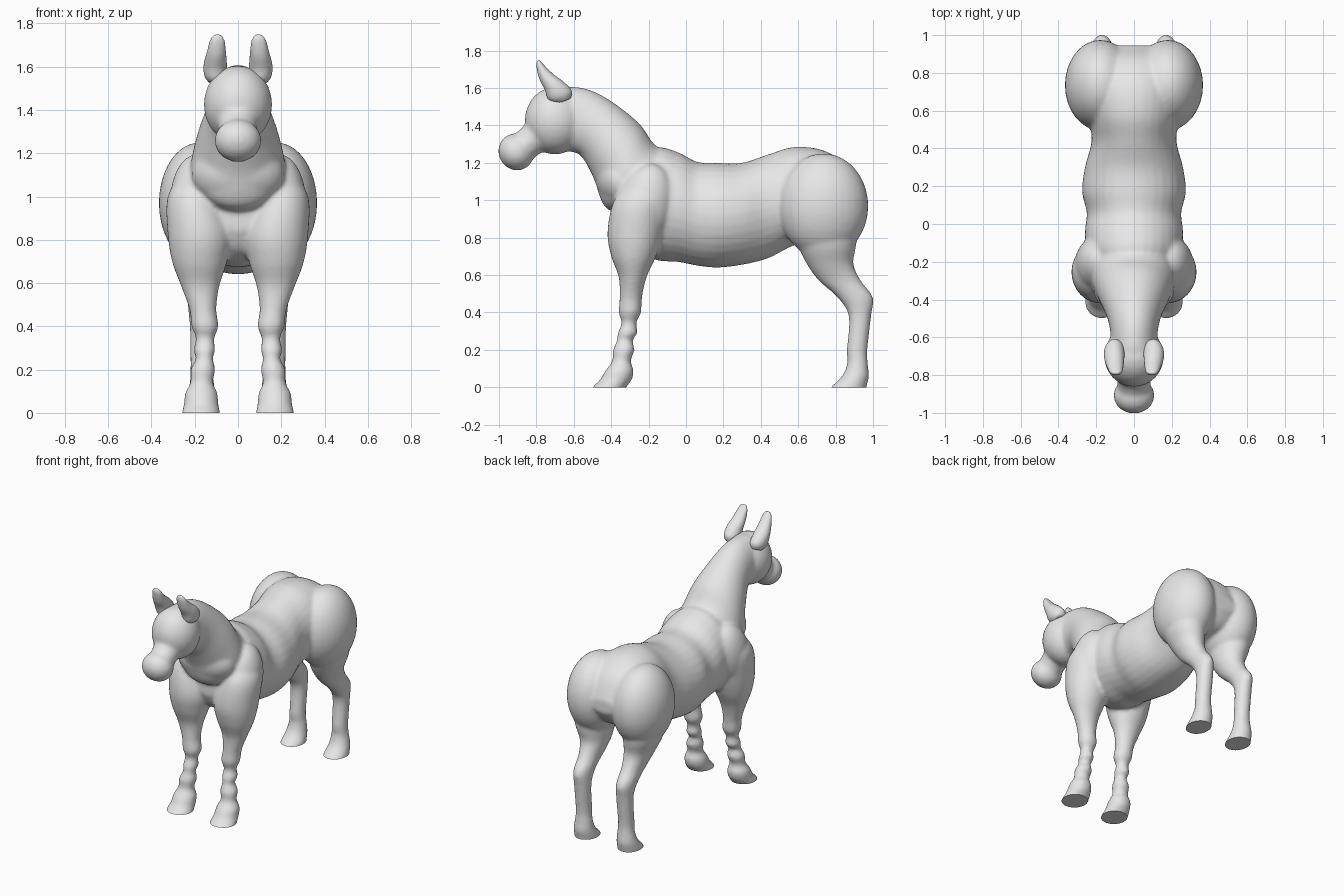
import bpy
import bmesh
from math import sin, cos, pi
from mathutils import Vector, Matrix

if "Cube" in bpy.data.objects:
    bpy.data.objects.remove(bpy.data.objects["Cube"], do_unlink=True)

SEGMENTS = 32
STEPS = 5

grey = bpy.data.materials.new("plain grey")
grey.use_nodes = True
grey.diffuse_color = (0.8, 0.8, 0.8, 1)
grey.node_tree.nodes["Principled BSDF"].inputs["Base Color"].default_value = (0.8, 0.8, 0.8, 1)


def spline(a, b, c, d, t):
    """Catmull-Rom blend of four section tuples."""
    return [q + 0.5 * t * (r - p + t * (2 * p - 5 * q + 4 * r - s + t * (3 * (q - r) + s - p)))
            for p, q, r, s in zip(a, b, c, d)]


def loft(bm, sections, side=1):
    """Closed tube; a section is y, z of two opposite rim points, centre x, half width."""
    padded = [sections[0]] + list(sections) + [sections[-1]]
    smooth = []
    for i in range(len(sections) - 1):
        smooth += [spline(*padded[i:i + 4], k / STEPS) for k in range(STEPS)]
    smooth.append(sections[-1])
    rings = []
    for ya, za, yb, zb, x, width in smooth:
        centre = Vector((side * x, (ya + yb) / 2, (za + zb) / 2))
        depth = Vector((0, (ya - yb) / 2, (za - zb) / 2))
        across = Vector((width, 0, 0))
        rings.append([bm.verts.new(centre + across * cos(a) + depth * sin(a))
                      for a in (2 * pi * k / SEGMENTS for k in range(SEGMENTS))])
    faces = [bm.faces.new(rings[0][::-1]), bm.faces.new(rings[-1])]
    for low, high in zip(rings, rings[1:]):
        for k in range(SEGMENTS):
            n = (k + 1) % SEGMENTS
            faces.append(bm.faces.new((low[k], low[n], high[n], high[k])))
    bmesh.ops.recalc_face_normals(bm, faces=faces)


def ball(bm, centre, radii, tilt=0):
    """Ellipsoid, tilted about the x axis."""
    matrix = (Matrix.Translation(centre) @ Matrix.Rotation(tilt, 4, "X")
              @ Matrix.Diagonal((*radii, 1)))
    bmesh.ops.create_uvsphere(bm, u_segments=32, v_segments=20, radius=1, matrix=matrix)


def finish(name, bm, voxel, rounds):
    """Fuse overlapping volumes, soften the joins and trim at the ground."""
    mesh = bpy.data.meshes.new(name)
    bm.to_mesh(mesh)
    bm.free()
    obj = bpy.data.objects.new(name, mesh)
    bpy.context.collection.objects.link(obj)
    fuse = obj.modifiers.new("fuse", "REMESH")
    fuse.mode = "VOXEL"
    fuse.voxel_size = voxel
    soften = obj.modifiers.new("soften", "SMOOTH")
    soften.factor = 0.5
    soften.iterations = rounds
    graph = bpy.context.evaluated_depsgraph_get()
    fused = bpy.data.meshes.new_from_object(obj.evaluated_get(graph))
    obj.modifiers.clear()
    obj.data = fused
    bm = bmesh.new()
    bm.from_mesh(fused)
    bmesh.ops.bisect_plane(bm, geom=bm.verts[:] + bm.edges[:] + bm.faces[:],
                           plane_co=(0, 0, 0), plane_no=(0, 0, 1), clear_inner=True)
    bmesh.ops.holes_fill(bm, edges=[e for e in bm.edges if e.is_boundary])
    bm.to_mesh(fused)
    bm.free()
    fused.materials.clear()
    fused.materials.append(grey)
    bpy.ops.object.select_all(action="DESELECT")
    obj.select_set(True)
    bpy.context.view_layer.objects.active = obj
    bpy.ops.object.shade_smooth_by_angle(angle=0.8)
    return obj


body = bmesh.new()

# Barrel: y, bottom, top, half width
barrel = [(-0.36, 0.84, 1.06, 0.1), (-0.3, 0.74, 1.18, 0.19), (-0.16, 0.68, 1.28, 0.25),
          (-0.04, 0.67, 1.255, 0.26), (0.06, 0.65, 1.205, 0.25), (0.17, 0.64, 1.2, 0.275),
          (0.3, 0.655, 1.2, 0.26), (0.44, 0.69, 1.245, 0.225), (0.58, 0.76, 1.285, 0.24),
          (0.74, 0.8, 1.265, 0.25), (0.87, 0.84, 1.175, 0.22), (0.945, 0.94, 1.03, 0.1)]
loft(body, [(y, top, y, low, 0, w) for y, low, top, w in barrel])

# Neck: back rim, throat rim, half width
loft(body, [(-0.04, 1.24, -0.3, 0.92, 0, 0.19), (-0.16, 1.29, -0.43, 0.96, 0, 0.22),
            (-0.25, 1.41, -0.495, 1.12, 0, 0.19), (-0.4, 1.53, -0.56, 1.235, 0, 0.145),
            (-0.53, 1.595, -0.62, 1.26, 0, 0.125), (-0.66, 1.61, -0.7, 1.28, 0, 0.12)])

# Chest collar
ball(body, (0, -0.35, 1.1), (0.215, 0.13, 0.16), 0.4)

# Head and muzzle
ball(body, (0, -0.7, 1.425), (0.158, 0.162, 0.18))
loft(body, [(-0.8, 1.52, -0.66, 1.3, 0, 0.12), (-0.865, 1.4, -0.78, 1.25, 0, 0.09),
            (-0.94, 1.34, -0.85, 1.19, 0, 0.09)])
ball(body, (0, -0.908, 1.258), (0.108, 0.094, 0.1), 0.5)

# Legs: z, front y, back y, inner x, outer x
front_leg = [(1.12, -0.29, -0.13, 0.14, 0.25), (1.0, -0.385, -0.1, 0.08, 0.325),
             (0.83, -0.42, -0.12, 0.03, 0.325), (0.7, -0.4, -0.16, 0.05, 0.305),
             (0.59, -0.36, -0.21, 0.085, 0.265), (0.48, -0.355, -0.235, 0.1, 0.225),
             (0.4, -0.36, -0.24, 0.09, 0.215), (0.345, -0.345, -0.265, 0.11, 0.195),
             (0.29, -0.365, -0.26, 0.105, 0.205), (0.25, -0.37, -0.285, 0.115, 0.195),
             (0.2, -0.39, -0.275, 0.105, 0.22), (0.14, -0.395, -0.295, 0.115, 0.22),
             (0.09, -0.43, -0.28, 0.095, 0.245), (0.04, -0.46, -0.29, 0.09, 0.25),
             (0, -0.5, -0.32, 0.083, 0.26), (-0.04, -0.52, -0.34, 0.08, 0.26)]
hind_leg = [(0.9, 0.57, 0.92, 0.08, 0.33), (0.76, 0.6, 0.91, 0.07, 0.31),
            (0.66, 0.645, 0.895, 0.08, 0.27), (0.57, 0.71, 0.935, 0.1, 0.24),
            (0.48, 0.81, 1.0, 0.11, 0.23), (0.38, 0.87, 0.99, 0.112, 0.222),
            (0.2, 0.86, 0.97, 0.115, 0.22), (0.13, 0.862, 0.972, 0.11, 0.225),
            (0.06, 0.835, 0.978, 0.1, 0.24), (0, 0.775, 0.965, 0.09, 0.25),
            (-0.04, 0.76, 0.96, 0.09, 0.25)]

for side in (1, -1):
    for leg in (front_leg, hind_leg):
        loft(body, [(fy, z, by, z, (xi + xo) / 2, (xo - xi) / 2)
                    for z, fy, by, xi, xo in leg], side)
    # Shoulder and haunch muscles
    ball(body, (side * 0.19, -0.22, 0.97), (0.125, 0.15, 0.23), -0.25)
    ball(body, (side * 0.178, 0.735, 0.97), (0.188, 0.24, 0.28))

finish("equine_body", body, 0.0125, 6)

# Ears: outer and inner rims lean forward to a rounded tip
for name, side in (("left_ear", 1), ("right_ear", -1)):
    ear = bmesh.new()
    loft(ear, [(-0.615, 1.545, -0.685, 1.515, 0.1, 0.035), (-0.61, 1.585, -0.735, 1.535, 0.103, 0.053),
               (-0.65, 1.63, -0.755, 1.59, 0.105, 0.054), (-0.715, 1.68, -0.785, 1.65, 0.1, 0.045),
               (-0.765, 1.73, -0.8, 1.715, 0.096, 0.034), (-0.785, 1.752, -0.797, 1.748, 0.095, 0.016)],
         side)
    finish(name, ear, 0.008, 3)
